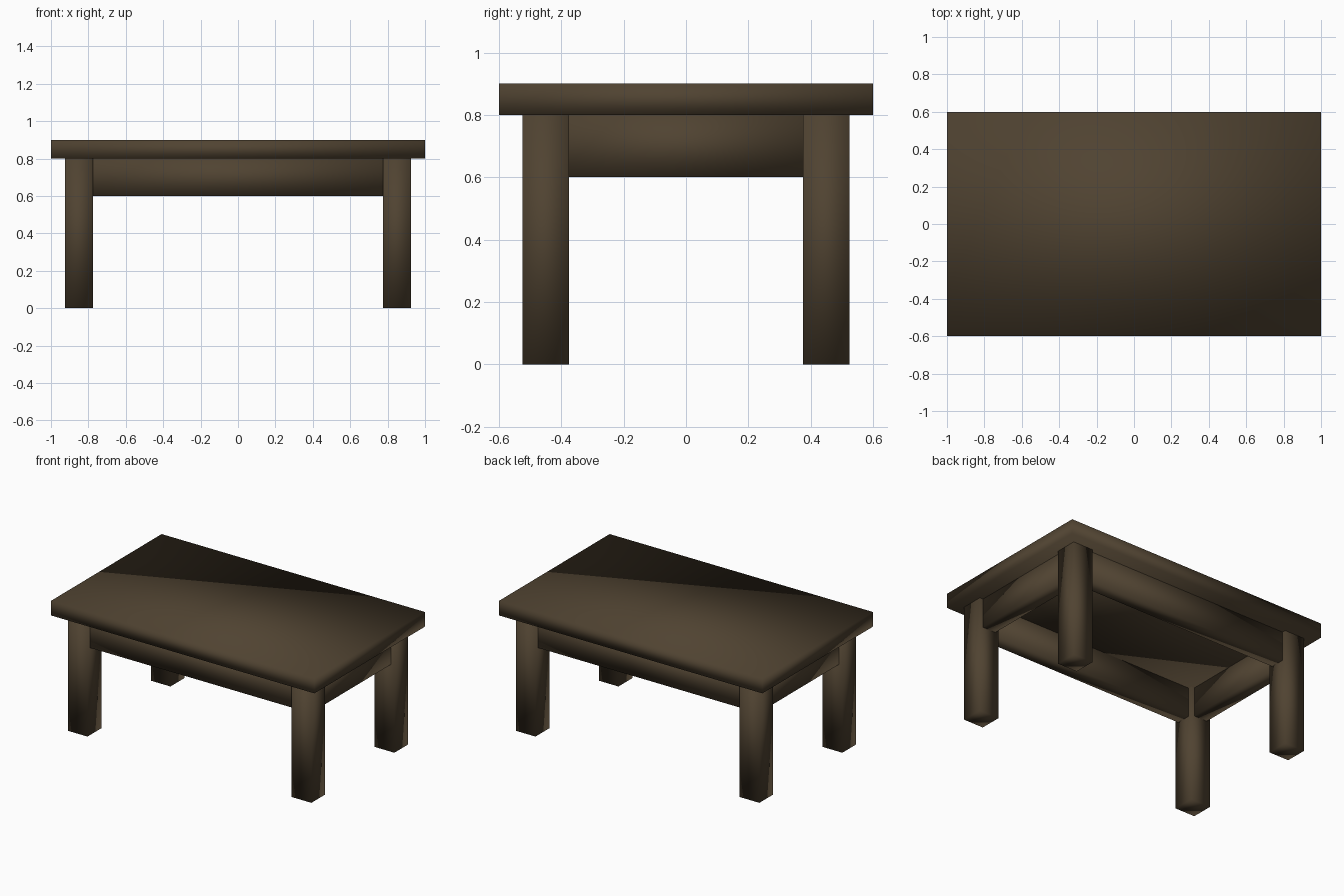
import bpy

if "Cube" in bpy.data.objects:
    bpy.data.objects.remove(bpy.data.objects["Cube"])

wood = bpy.data.materials.new("dark wood")
wood.diffuse_color = (0.08, 0.056, 0.031, 1.0)
wood.use_nodes = True
wood.node_tree.nodes["Principled BSDF"].inputs["Base Color"].default_value = wood.diffuse_color


def box(name, center, size):
    """Smooth-shaded box of the given full size."""
    bpy.ops.mesh.primitive_cube_add(size=1, location=center)
    ob = bpy.context.object
    ob.name = name
    ob.scale = size
    bpy.ops.object.transform_apply(location=False, rotation=False, scale=True)
    ob.data.materials.append(wood)
    bpy.ops.object.shade_smooth()
    return ob


LEG_X, LEG_Y, LEG = 0.85, 0.45, 0.15   # leg centres and thickness
APRON_T, APRON_H = 0.10, 0.20          # apron thickness and height

# Table top
box("table_top", (0, 0, 0.85), (2.0, 1.2, 0.1))

# Four legs
for sx, side in ((-1, "left"), (1, "right")):
    for sy, end in ((-1, "front"), (1, "back")):
        box(f"{end}_{side}_leg", (sx * LEG_X, sy * LEG_Y, 0.4), (LEG, LEG, 0.8))

# Long aprons between the legs, front and back
for s, end in ((-1, "front"), (1, "back")):
    box(f"{end}_apron", (0, s * LEG_Y, 0.7), (2 * LEG_X - LEG, APRON_T, APRON_H))

# Short aprons between the legs, left and right
for s, side in ((-1, "left"), (1, "right")):
    box(f"{side}_apron", (s * LEG_X, 0, 0.7), (APRON_T, 2 * LEG_Y - LEG, APRON_H))
